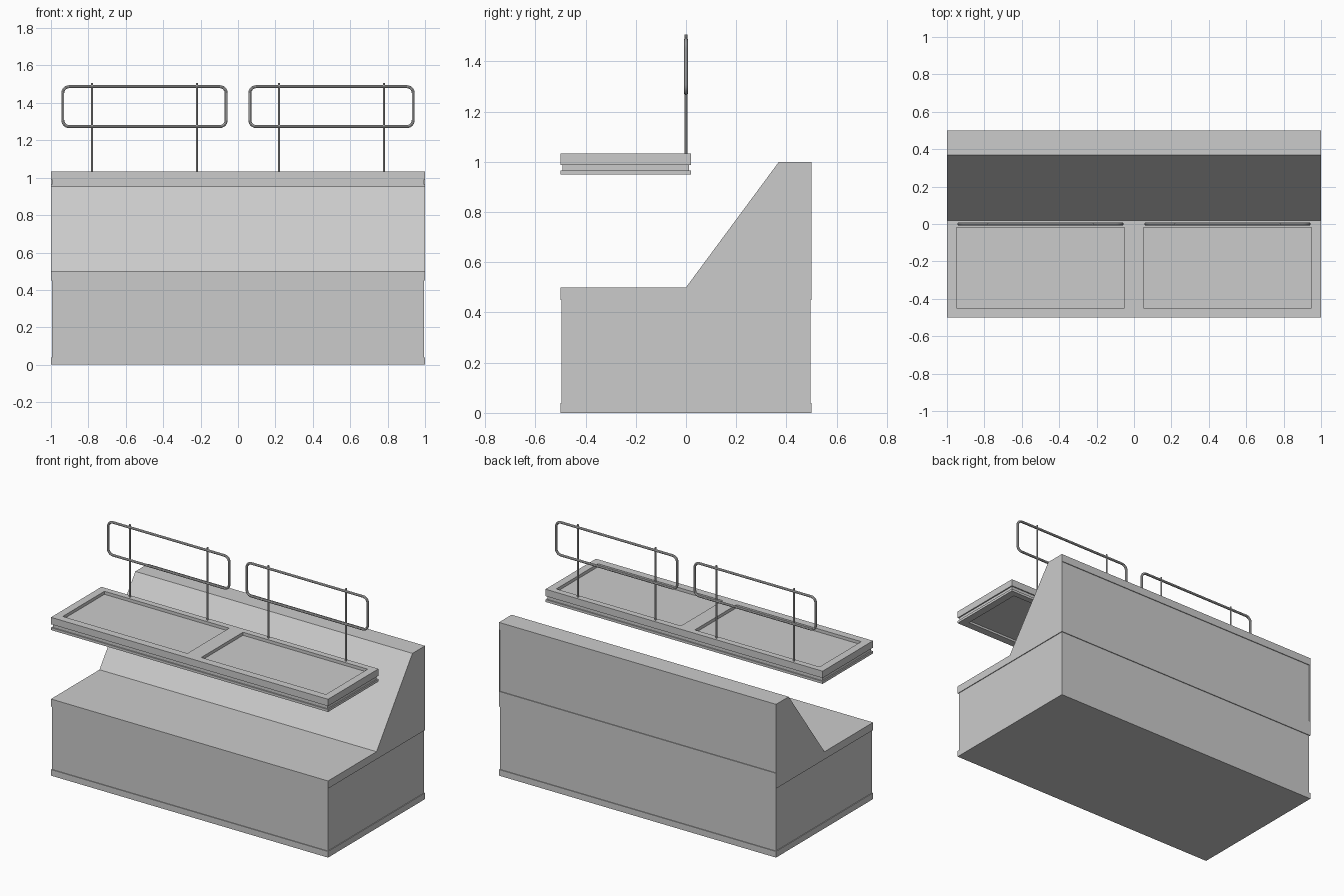
import bpy, bmesh, math
from mathutils import Vector

cube = bpy.data.objects.get("Cube")
if cube:
    bpy.data.objects.remove(cube, do_unlink=True)

grey = bpy.data.materials.new("plain grey")
grey.use_nodes = True
grey.diffuse_color = (0.6, 0.6, 0.6, 1)
grey.node_tree.nodes["Principled BSDF"].inputs["Base Color"].default_value = (0.6, 0.6, 0.6, 1)


def finish(name, bm):
    bmesh.ops.recalc_face_normals(bm, faces=bm.faces)
    mesh = bpy.data.meshes.new(name)
    bm.to_mesh(mesh)
    bm.free()
    mesh.materials.append(grey)
    obj = bpy.data.objects.new(name, mesh)
    bpy.context.collection.objects.link(obj)
    return obj


def box(name, low, high):
    bm = bmesh.new()
    bmesh.ops.create_cube(bm, size=1)
    low, high = Vector(low), Vector(high)
    for v in bm.verts:
        v.co = (low + high) / 2 + v.co * (high - low)
    return finish(name, bm)


def prism(name, profile, half_width):
    """Extrude a (y, z) outline across x."""
    bm = bmesh.new()
    face = bm.faces.new([bm.verts.new((-half_width, y, z)) for y, z in profile])
    new = bmesh.ops.extrude_face_region(bm, geom=[face])["geom"]
    verts = [g for g in new if isinstance(g, bmesh.types.BMVert)]
    bmesh.ops.translate(bm, verts=verts, vec=(2 * half_width, 0, 0))
    return finish(name, bm)


def carve(obj, low, high):
    """Cut a box-shaped recess and remove the cutter."""
    cutter = box("recess_cutter", low, high)
    cutter.hide_render = True
    mod = obj.modifiers.new("recess", 'BOOLEAN')
    mod.operation, mod.solver, mod.object = 'DIFFERENCE', 'EXACT', cutter
    bpy.context.view_layer.objects.active = obj
    bpy.ops.object.modifier_apply(modifier=mod.name)
    bpy.data.objects.remove(cutter, do_unlink=True)


def tube(name, points, radius, closed):
    curve = bpy.data.curves.new(name, 'CURVE')
    curve.dimensions = '3D'
    curve.bevel_depth = radius
    curve.bevel_resolution = 2
    curve.use_fill_caps = True
    spline = curve.splines.new('POLY')
    spline.points.add(len(points) - 1)
    for p, co in zip(spline.points, points):
        p.co = (*co, 1)
    spline.use_cyclic_u = closed
    curve.materials.append(grey)
    obj = bpy.data.objects.new(name, curve)
    bpy.context.collection.objects.link(obj)
    bpy.ops.object.select_all(action='DESELECT')
    obj.select_set(True)
    bpy.context.view_layer.objects.active = obj
    bpy.ops.object.convert(target='MESH')
    bpy.ops.object.shade_smooth_by_angle(angle=math.radians(40))


# Base: plinth, slightly inset body, and the seat with its sloping back
box("plinth", (-1, -0.5, 0), (1, 0.5, 0.04))
box("lower_body", (-0.995, -0.495, 0.03), (0.995, 0.495, 0.46))
back = prism("seat_and_sloped_back",
             [(-0.5, 0.45), (0.5, 0.45), (0.5, 1), (0.37, 1), (0, 0.5), (-0.5, 0.5)], 1)
carve(back, (-0.995, 0.495, 0.55), (0.995, 0.6, 0.95))

# Raised platform: top slab, inset middle, bottom slab, with panel recesses
top = box("platform_top", (-1, -0.5, 0.988), (1, 0.02, 1.033))
box("platform_middle", (-0.992, -0.492, 0.964), (0.992, 0.012, 0.99))
bottom = box("platform_bottom", (-1, -0.5, 0.95), (1, 0.02, 0.966))
for side in (-1, 1):
    x0, x1 = sorted((side * 0.05, side * 0.95))
    carve(top, (x0, -0.45, 1.013), (x1, -0.02, 1.1))
    carve(bottom, (x0, -0.45, 0.9), (x1, -0.02, 1.0))

# Rounded railing loops and their posts, mirrored left and right
for side, label in ((-1, "right"), (1, "left")):
    loop = []
    for corner, (cx, cz) in enumerate(((0.902, 1.452), (0.098, 1.452), (0.098, 1.308), (0.902, 1.308))):
        for step in range(7):
            a = math.pi / 2 * (corner + step / 6)
            loop.append((side * (cx + 0.035 * math.cos(a)), 0, cz + 0.035 * math.sin(a)))
    tube(label + "_railing_loop", loop, 0.008, True)
    for place, x in (("inner", 0.22), ("outer", 0.78)):
        tube(f"{label}_{place}_post", [(side * x, 0, 1.02), (side * x, 0, 1.507)], 0.005, False)
